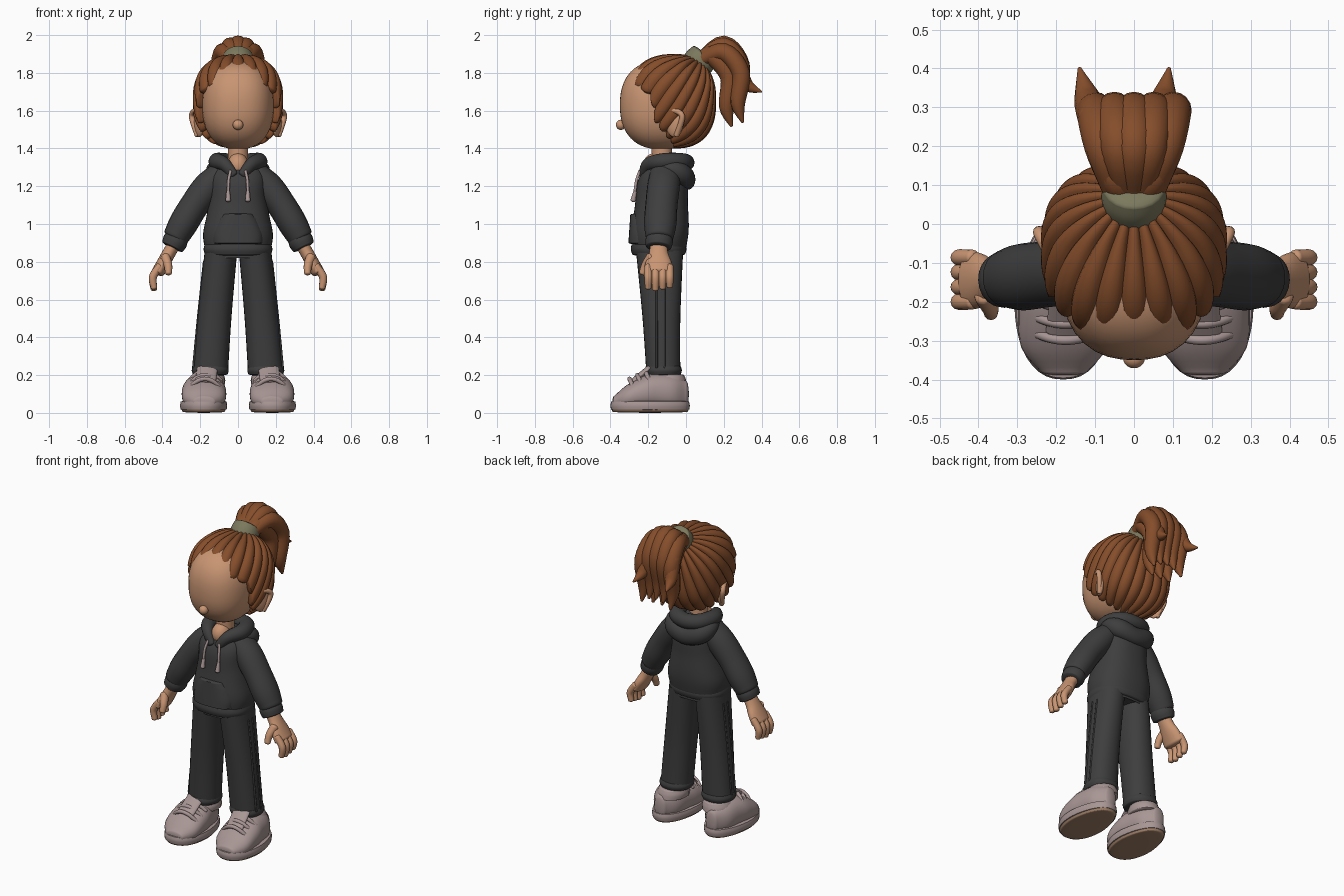
import bpy, bmesh, math
from mathutils import Vector, Matrix

if "Cube" in bpy.data.objects:
    bpy.data.objects.remove(bpy.data.objects["Cube"])


def material(name, *rgb):
    mat = bpy.data.materials.new(name)
    mat.use_nodes = True
    mat.diffuse_color = (*rgb, 1)
    mat.node_tree.nodes["Principled BSDF"].inputs["Base Color"].default_value = (*rgb, 1)
    return mat


SKIN = material("skin", .58, .3, .17)
HAIR = material("auburn hair", .235, .075, .024)
CLOTH = material("charcoal cloth", .048, .048, .048)
SHOE = material("dusty pink", .39, .305, .297)
BAND = material("olive band", .2, .19, .11)
TREAD = material("tan tread", .36, .22, .14)
SIDEWAYS, BACKWARD, UP = Vector((1, 0, 0)), Vector((0, 1, 0)), Vector((0, 0, 1))


def finish(name, bm, mat, mirror=False):
    """Make the object, or a left and right pair of it."""
    for side in (("left_", "right_") if mirror else ("",)):
        if side == "right_":
            bmesh.ops.scale(bm, vec=(-1, 1, 1), verts=bm.verts)
        bmesh.ops.recalc_face_normals(bm, faces=bm.faces)
        mesh = bpy.data.meshes.new(side + name)
        bm.to_mesh(mesh)
        mesh.materials.append(mat)
        part = bpy.data.objects.new(side + name, mesh)
        bpy.context.scene.collection.objects.link(part)
        bpy.ops.object.select_all(action='DESELECT')
        part.select_set(True)
        bpy.context.view_layer.objects.active = part
        bpy.ops.object.shade_smooth_by_angle(angle=math.radians(60))
    bm.free()


def skin_rings(bm, rings):
    count = len(rings[0])
    for lower, upper in zip(rings, rings[1:]):
        for i in range(count):
            j = (i + 1) % count
            bm.faces.new((lower[i], lower[j], upper[j], upper[i]))
    bm.faces.new(rings[0])
    bm.faces.new(rings[-1])


def along(keys, t):
    """Smooth value at t from evenly spaced keys, or a constant."""
    if not isinstance(keys, list):
        return keys
    last = len(keys) - 1
    i = min(int(t * last), last - 1)
    t = t * last - i
    a, b, c, d = (keys[max(0, min(last, i + k))] for k in (-1, 0, 1, 2))
    return b + ((c - a) + ((a * 2 - b * 5 + c * 4 - d) + (b * 3 - a - c * 3 + d) * t) * t) * (t / 2)


def power(value, exponent):
    return math.copysign(abs(value) ** (2 / exponent), value)


def sweep(name, mat, path, radius, depth=None, across=SIDEWAYS, level=None, square=2,
          cap=.6, sides=20, steps=20, mirror=False, shape=None):
    """Loft ellipses along a path: radius runs across it, depth the other way."""
    path = [Vector(point) for point in path]
    depth = depth or radius
    frames = []
    for i in range(steps + 1):
        t, ahead, behind = i / steps, min(i + 1, steps) / steps, max(i - 1, 0) / steps
        tangent = level or (along(path, ahead) - along(path, behind)).normalized()
        frames.append((along(path, t), tangent, along(radius, t), along(depth, t)))

    def rounded(frame, sign):
        spot, tangent, wide, deep = frame
        bend = [k * math.pi / 9 for k in range(1, 5)]
        return [(spot + tangent * sign * cap * min(wide, deep) * math.sin(a), tangent,
                 wide * math.cos(a), deep * math.cos(a)) for a in bend]
    frames = rounded(frames[0], -1)[::-1] + frames + rounded(frames[-1], 1)
    bm = bmesh.new()
    rings = []
    for spot, tangent, wide, deep in frames:
        u = (across - tangent * across.dot(tangent)).normalized()
        v = tangent.cross(u)
        turns = [math.tau * k / sides for k in range(sides)]
        rings.append([bm.verts.new(spot + u * wide * power(math.cos(a), square)
                                   + v * deep * power(math.sin(a), square)) for a in turns])
    skin_rings(bm, rings)
    if shape:
        for vert in bm.verts:
            vert.co = shape(vert.co)
    finish(name, bm, mat, mirror)


def squash(u, exponent):
    return u / sum(abs(k) ** exponent for k in u) ** (1 / exponent)


def ball(name, mat, centre, radii, square=2, turn=0, mirror=False):
    bm = bmesh.new()
    bmesh.ops.create_uvsphere(bm, u_segments=36, v_segments=24, radius=1)
    place = (Matrix.Translation(centre) @ Matrix.Rotation(math.radians(turn), 4, 'Z')
             @ Matrix.Diagonal((*radii, 1)))
    for vert in bm.verts:
        vert.co = place @ squash(vert.co, square)
    finish(name, bm, mat, mirror)


def arch(half, middle):
    """Complete a half path on the left with its reflection."""
    return half + [middle] + [(-x, y, z) for x, y, z in reversed(half)]


# Head, nose, ears and neck
ball("head", SKIN, centre=(0, -.13, 1.63), radii=(.19, .22, .235), square=2.35)
ball("nose", SKIN, centre=(0, -.345, 1.525), radii=(.028, .026, .027))
ball("ear", SKIN, centre=(.205, -.06, 1.53), radii=(.02, .05, .07), turn=-25, mirror=True)
sweep("ear_rim", SKIN, path=[(.2, -.1, 1.56), (.22, -.07, 1.6), (.245, -.02, 1.57), (.215, -.05, 1.47)],
      radius=.015, sides=12, mirror=True)
sweep("neck", SKIN, path=[(0, -.125, 1.25), (0, -.13, 1.45)], radius=.054)
ball("neckline", SKIN, centre=(0, -.165, 1.31), radii=(.055, .062, .065))


# Hair cap: ridged locks radiating from the ponytail root down to the hairline
def hairline(phi):
    away = abs(math.degrees(phi))
    return math.radians(100 + min(max(away - 60, 0), 25) + max(away - 85, 0) / 4)


locks, rows, edge_rows = 22, 24, 3
pole = Vector((0, .575, .818))
front = SIDEWAYS.cross(pole)
bm = bmesh.new()
rings = []
for row in range(1, rows + edge_rows + 1):
    tuck = max(0, row - rows)
    ring = []
    for k in range(locks * 8):
        phi = math.tau * k / (locks * 8) - math.pi
        ridge = abs(math.cos(locks / 2 * phi)) ** .6
        theta = hairline(phi) * (.97 + .03 * ridge) * min(row / rows, 1) + .02 * tuck
        u = pole * math.cos(theta)
        u += (front * math.cos(phi) + SIDEWAYS * math.sin(phi)) * math.sin(theta)
        swell = 1 - .07 * (1 - ridge) * min(1, theta / .6) - .02 * tuck * tuck
        u = squash(u, 2.45) * swell
        length = .25 if u.y < 0 else .22
        ring.append(bm.verts.new((.24 * u.x, length * u.y - .06, .25 * u.z + 1.65)))
    rings.append(ring)
skin_rings(bm, rings)
finish("hair_cap", bm, HAIR)


# Ponytail: locks fanned out along one drooping profile, held by a band
def ponytail_lock(name, spread, lower, inset, thick):
    profile = [(.08, 1.87), (.2, 1.95), (.29, 1.84), (.275, 1.68), (.3, 1.58)]
    path = [(spread * min(1, .4 + .4 * k), y - inset * min(k, 1), z - lower * min(k, 1))
            for k, (y, z) in enumerate(profile)]
    sweep(name, HAIR, path, radius=[thick * .8, thick, thick, thick * .8, thick / 6], sides=16)


for i in range(-2, 3):
    ponytail_lock(f"ponytail_lock_{i + 3}", spread=i / 20, lower=i * i / 100, inset=0, thick=.048)
for i in range(-1, 2):
    ponytail_lock(f"ponytail_under_lock_{i + 2}", spread=i / 16, lower=.06, inset=.06, thick=.05)
for side, x in (("left", .09), ("right", -.14)):
    sweep(side + "_flicked_lock", HAIR, radius=[.04, .035, .005], sides=16,
          path=[(x * .75, .27, 1.85), (x * .85, .32, 1.74), (x, .4, 1.7)])
sweep("hair_band", BAND, path=[(0, .045, 1.835), (0, .095, 1.885)], radius=[.08, .084, .08], cap=.2)

# Hoodie body, hem and pocket
sweep("hoodie_body", CLOTH, path=[(0, -.14, .87), (0, -.13, 1.1), (0, -.12, 1.33)],
      radius=[.175, .185, .165, .15, .145, .09], depth=[.14, .15, .14, .13, .07],
      level=UP, square=2.4, cap=.2, sides=40)
sweep("hoodie_hem", CLOTH, path=[(0, -.145, .84), (0, -.145, .89)], radius=[.175, .182, .177],
      depth=[.14, .147, .143], level=UP, square=2.4, cap=.1, sides=40)
sweep("front_pocket", CLOTH, path=[(0, -.2, .9), (0, -.19, 1.05)], radius=[.135, .135, .115, .09],
      depth=.105, level=UP, square=3, cap=.1, sides=40)

# Hood: rolled collar around the neck and a pouch hanging behind
collar = [(.025, -.23, 1.26), (.07, -.2, 1.315), (.11, -.12, 1.33), (.08, -.03, 1.33)]
sweep("hood_collar", CLOTH, path=arch(collar, (0, 0, 1.325)), across=UP, steps=40,
      radius=[.026, .045, .045, .045, .026], depth=[.02, .046, .045, .046, .02])
pouch = [(.115, -.13, 1.3), (.125, -.06, 1.285), (.085, -.01, 1.255)]
sweep("hood_pouch", CLOTH, path=arch(pouch, (0, .005, 1.235)), across=UP, steps=40,
      radius=[.03, .055, .055, .055, .03], depth=[.03, .05, .045, .05, .03])

# Drawstrings
sweep("drawstring", SHOE, path=[(.04, -.245, 1.28), (.05, -.262, 1.23), (.052, -.272, 1.16)],
      radius=.008, sides=10, mirror=True)
sweep("drawstring_tip", SHOE, path=[(.052, -.27, 1.17), (.052, -.28, 1.125)],
      radius=[.01, .014], sides=12, mirror=True)

# Sleeves, cuffs and hands
sweep("sleeve", CLOTH, path=[(.1, -.11, 1.27), (.23, -.13, 1.1), (.33, -.14, .93)], across=BACKWARD,
      radius=[.08, .086, .085, .086, .074], depth=[.06, .08, .077, .077, .068], cap=.3, mirror=True)
sweep("cuff", CLOTH, path=[(.32, -.14, .935), (.347, -.145, .88)], across=BACKWARD,
      radius=[.068, .073, .068], depth=[.06, .066, .06], cap=.15, mirror=True)
sweep("palm", SKIN, path=[(.335, -.145, .9), (.38, -.145, .82), (.42, -.145, .75)], across=BACKWARD,
      radius=[.045, .05, .07, .075], depth=.035, mirror=True)
for i, finger in enumerate(("index", "middle", "ring", "little")):
    y = .038 * i - .2
    tip = .655 + .008 * abs(i - 1)
    sweep(finger + "_finger", SKIN, path=[(.415, y, .775), (.45, y, .72), (.445, y, tip)],
          radius=[.02, .021, .017], sides=12, mirror=True)
sweep("thumb", SKIN, path=[(.385, -.185, .825), (.37, -.215, .78), (.368, -.23, .74)],
      radius=[.026, .018], sides=12, mirror=True)

# Trousers with raised side seams
sweep("trouser_hips", CLOTH, path=[(0, -.14, .88), (0, -.14, .82)], radius=[.165, .174], depth=.123,
      level=UP, square=2.4, cap=.3, sides=32, mirror=False)
sweep("trouser_leg", CLOTH, path=[(.09, -.14, .86), (.125, -.13, .5), (.147, -.12, .21)],
      radius=[.086, .09, .094], depth=[.125, .1, .09], level=UP, square=2.2, cap=.1, sides=28,
      mirror=True)
sweep("trouser_hem", CLOTH, path=[(.147, -.12, .205), (.147, -.12, .245)],
      radius=[.092, .098, .093], level=UP, square=2.2, cap=.1, sides=28, mirror=True)
for place, y in (("front", -.155), ("rear", -.115)):
    sweep(place + "_side_seam", CLOTH, path=[(.18, y, .8), (.212, y, .5), (.237, y, .24)],
          radius=.006, sides=8, mirror=True)


# Shoes, narrowing toward the heel
def narrow_heel(co):
    middle = .18
    return Vector((middle + (co.x - middle) * (1 - .9 * max(0, co.y + .2)), co.y, co.z))


def sole_layer(name, mat, bottom, top, radius, depth):
    sweep(name, mat, path=[(.182, -.19, bottom), (.182, -.19, top)], radius=radius, depth=depth,
          level=UP, square=2.3, cap=.05, sides=40, mirror=True, shape=narrow_heel)


sole_layer("shoe_tread", TREAD, bottom=.006, top=.02, radius=[.112, .12], depth=[.198, .206])
sole_layer("shoe_sole", SHOE, bottom=.018, top=.06, radius=[.123, .126, .122], depth=[.207, .21, .206])
sweep("shoe_upper", SHOE, path=[(.18, 0, .1), (.18, -.19, .11), (.18, -.38, .06)],
      radius=[.05, .1, .112, .118, .11, .06], depth=[.07, .095, .1, .09, .065, .03],
      level=-BACKWARD, square=2.2, cap=.3, sides=28, mirror=True, shape=narrow_heel)
sweep("shoe_collar", SHOE, path=[(.16, -.1, .15), (.155, -.1, .2)], radius=[.09, .09, .08],
      depth=[.105, .1, .09], level=UP, cap=.1, mirror=True)
sweep("shoe_tongue", SHOE, path=[(.172, -.28, .165), (.162, -.195, .235)], radius=.055, depth=.017,
      mirror=True)
for i in range(3):
    y, z = -.215 - .042 * i, .22 - .02 * i
    lace = [(.175 + reach, y + 3 * reach * reach, z - 7 * reach * reach)
            for reach in (-.085, -.045, 0, .045, .085)]
    sweep(f"shoe_lace_{i + 1}", SHOE, path=lace, radius=.012, across=BACKWARD, sides=10, mirror=True)
